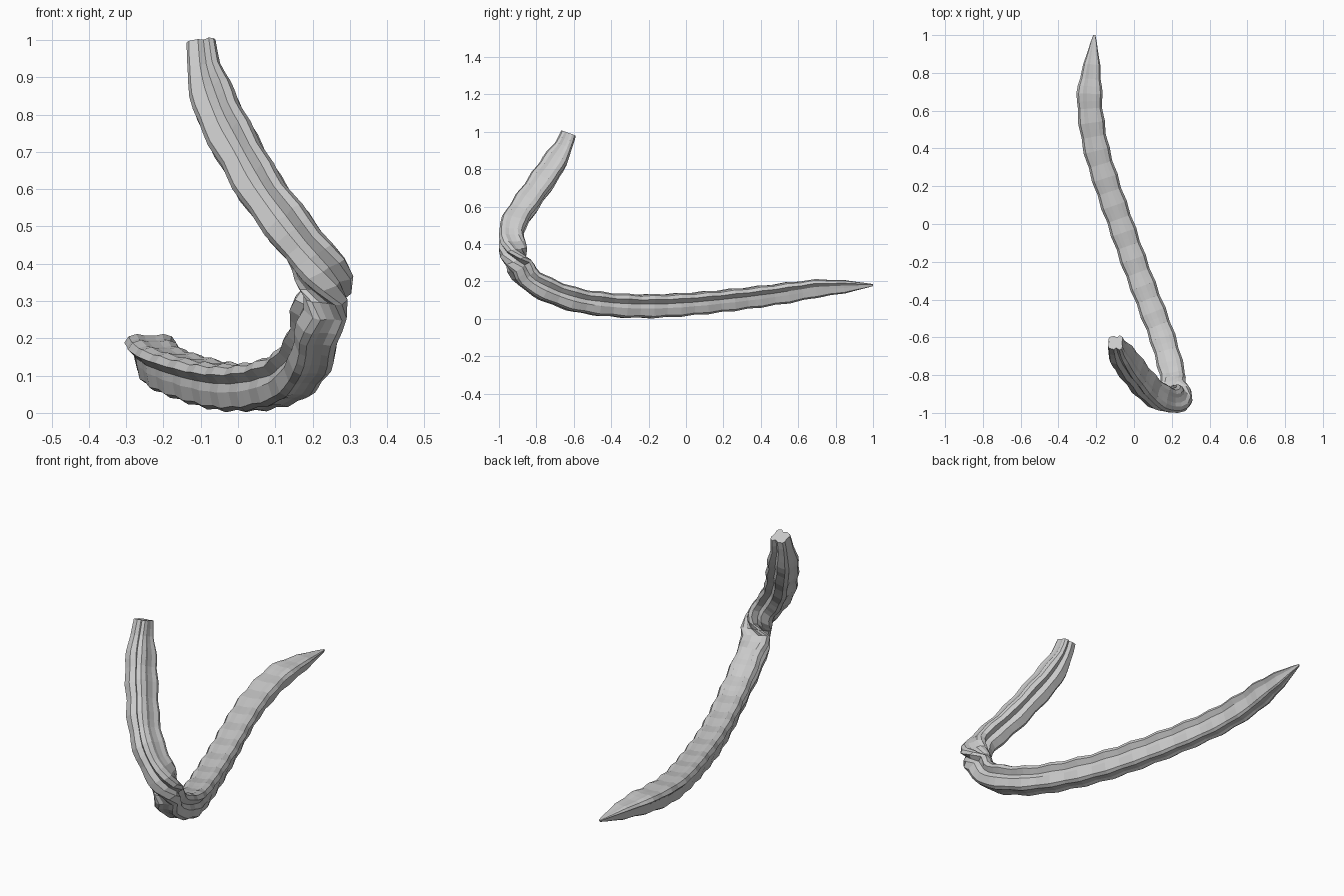
import bpy, bmesh, math
from mathutils import Vector, Matrix

cube = bpy.data.objects.get("Cube")
if cube:
    bpy.data.objects.remove(cube, do_unlink=True)

# Centre line, from the pointed tip to the blunt raised end
PATH = [Vector(p) for p in (
    (-.21, 1, .18), (-.222, .86, .172), (-.235, .7, .162), (-.23, .58, .144),
    (-.2, .4, .119), (-.14, .2, .096), (-.07, 0, .077), (0, -.2, .068),
    (.075, -.4, .075), (.15, -.6, .104), (.2, -.78, .175),
    (.214, -.87, .25), (.237, -.915, .33), (.205, -.935, .41),
    (.137, -.92, .5), (.063, -.86, .6), (.005, -.79, .7),
    (-.048, -.722, .8), (-.087, -.66, .91), (-.098, -.628, .99))]


def smooth_path(pts, steps=30):
    """Catmull-Rom curve through the points."""
    ext = [2 * pts[0] - pts[1]] + pts + [2 * pts[-1] - pts[-2]]
    out = []
    for a, b, c, d in zip(ext, ext[1:], ext[2:], ext[3:]):
        for i in range(steps):
            t = i / steps
            out.append(.5 * (2 * b + (c - a) * t + (2 * a - 5 * b + 4 * c - d) * t**2
                             + (3 * b - a - 3 * c + d) * t**3))
    return out + [pts[-1]]


def resample(pts, count):
    """Even spacing along the curve; also returns its length."""
    dist = [0]
    for a, b in zip(pts, pts[1:]):
        dist.append(dist[-1] + (b - a).length)
    out, j = [], 0
    for i in range(count):
        s = dist[-1] * i / (count - 1)
        while j < len(pts) - 2 and dist[j + 1] < s:
            j += 1
        out.append(pts[j].lerp(pts[j + 1], (s - dist[j]) / (dist[j + 1] - dist[j])))
    return out, dist[-1]


def ramp(x, keys):
    """Piecewise linear value."""
    for (x0, v0), (x1, v1) in zip(keys, keys[1:]):
        if x <= x1:
            return v0 + (v1 - v0) * (x - x0) / (x1 - x0)
    return keys[-1][1]


# Broad upper lobe and steeper lower lobe, grooved on both sides and
# dished slightly along the top and bottom
half = [(.014, .056), (.034, .061), (.055, .053), (.066, .033), (.046, .01),
        (.061, -.013), (.05, -.052), (.032, -.062), (.012, -.057)]
section = [Vector(p) for p in half + [(-x, y) for x, y in reversed(half)]]

RINGS, BUMPS = 77, 19
centres, length = resample(smooth_path(PATH), RINGS)
width_keys = ((0, .08), (.06, .35), (.15, .64), (.28, 1), (.5, 1.03),
              (length - .2, 1.03), (length, .6))
lower_keys = ((0, .65), (.5, .7), (1.5, .88), (2, 1))
height_keys = ((0, .08), (.06, .3), (.15, .55), (.28, .77), (.45, .89), (1.2, 1.02),
               (length - .2, 1.02), (length, .6))

# Stem: rings swept along the centre line, twisting through the bend
bm = bmesh.new()
rings = []
for i, c in enumerate(centres):
    s = length * i / (RINGS - 1)
    tangent = (centres[min(i + 1, RINGS - 1)] - centres[max(i - 1, 0)]).normalized()
    bend = min(max((c.z - .27) / .18, 0), 1)
    bend = bend * bend * (3 - 2 * bend)
    up = Vector((0, 0, 1)).lerp(Vector((0, 1, 0)), bend)
    up = (up - tangent * up.dot(tangent)).normalized()
    up = Matrix.Rotation(-bend * math.pi / 2, 3, tangent) @ up
    side = tangent.cross(up)
    swell = 1 + .05 * math.cos(2 * math.pi * BUMPS * i / (RINGS - 1))
    w, h = ramp(s, width_keys) * swell, ramp(s, height_keys) * swell
    low = ramp(s, lower_keys)
    rings.append([bm.verts.new(c + side * p.x * w * (low if p.y < 0 else 1) + up * p.y * h)
                  for p in section])

n = len(section)
for a, b in zip(rings, rings[1:]):
    for k in range(n):
        bm.faces.new((a[k], a[(k + 1) % n], b[(k + 1) % n], b[k]))

# End caps
for ring in (rings[0], rings[-1]):
    mid = bm.verts.new(sum((v.co for v in ring), Vector()) / n)
    for k in range(n):
        bm.faces.new((ring[k], ring[(k + 1) % n], mid))
bmesh.ops.recalc_face_normals(bm, faces=bm.faces)

mesh = bpy.data.meshes.new("stem")
bm.to_mesh(mesh)
bm.free()
stem = bpy.data.objects.new("stem", mesh)
bpy.context.collection.objects.link(stem)

grey = bpy.data.materials.new("light grey")
grey.use_nodes = True
colour = (.6, .6, .6, 1)
grey.diffuse_color = colour
grey.node_tree.nodes["Principled BSDF"].inputs["Base Color"].default_value = colour
mesh.materials.append(grey)
